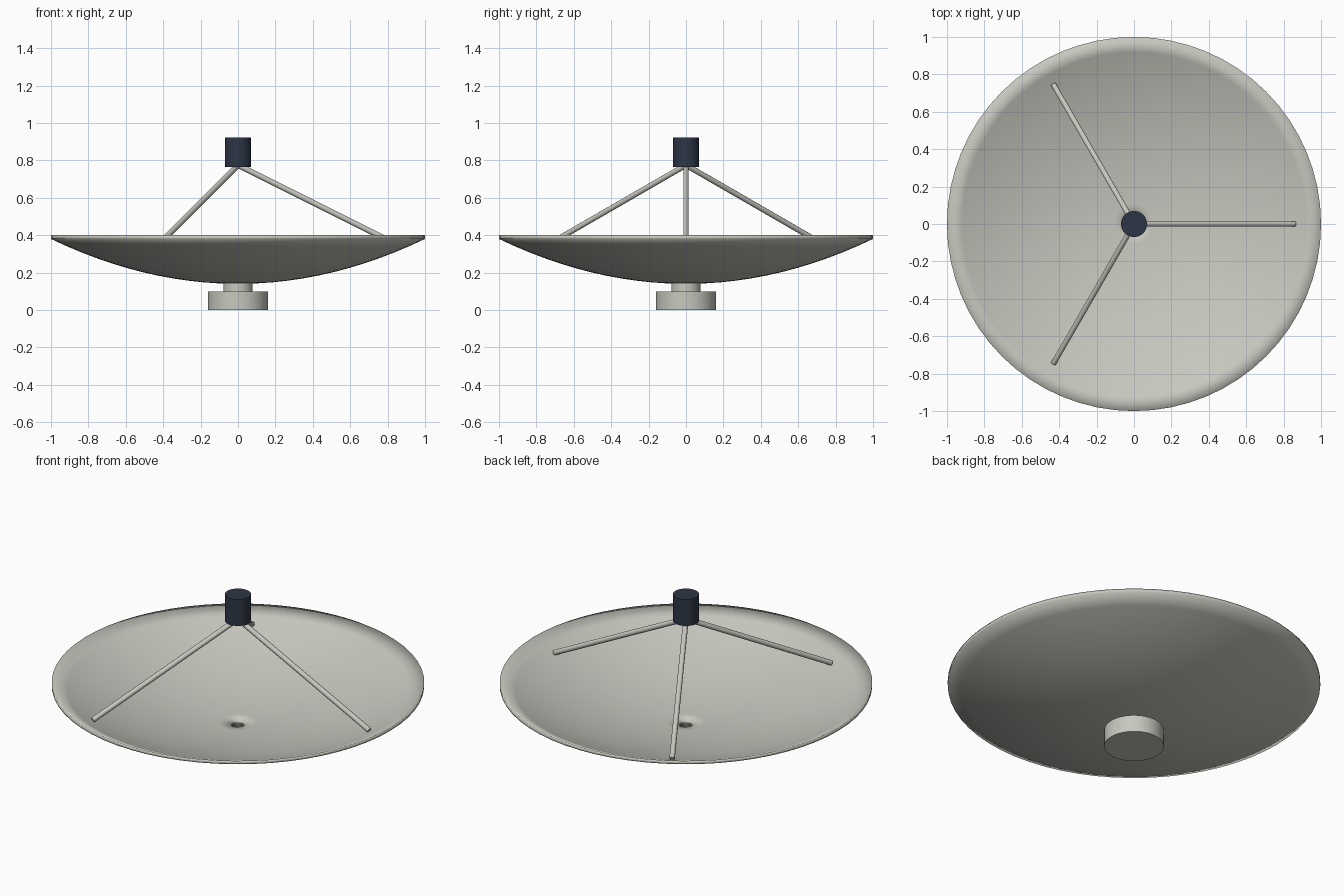
import bpy, math
from mathutils import Vector

cube = bpy.data.objects.get("Cube")
if cube:
    bpy.data.objects.remove(cube)


def material(name, rgb):
    m = bpy.data.materials.new(name)
    m.use_nodes = True
    m.diffuse_color = (*rgb, 1)
    m.node_tree.nodes["Principled BSDF"].inputs["Base Color"].default_value = (*rgb, 1)
    return m


light_grey = material("light warm grey", (0.57, 0.58, 0.52))
navy = material("dark navy", (0.027, 0.037, 0.06))


def rod(name, start, end, radius, sides, mat):
    """Capped cylinder between two points."""
    a, b = Vector(start), Vector(end)
    bpy.ops.mesh.primitive_cylinder_add(vertices=sides, radius=radius,
                                        depth=(b - a).length, location=(a + b) / 2)
    ob = bpy.context.object
    ob.rotation_euler = (b - a).to_track_quat('Z', 'Y').to_euler()
    ob.name = name
    ob.data.materials.append(mat)
    bpy.ops.object.shade_smooth_by_angle(angle=math.radians(50))
    return ob


def lathe(name, profile, sides, mat):
    """Closed profile of (radius, z) spun around z."""
    n = len(profile)
    verts, faces = [], []
    for s in range(sides):
        a = 2 * math.pi * s / sides
        verts += [(r * math.cos(a), r * math.sin(a), z) for r, z in profile]
        t = (s + 1) % sides
        for i in range(n):
            j = (i + 1) % n
            faces.append((s * n + i, t * n + i, t * n + j, s * n + j))
    me = bpy.data.meshes.new(name)
    me.from_pydata(verts, [], faces)
    me.materials.append(mat)
    me.shade_smooth()
    ob = bpy.data.objects.new(name, me)
    bpy.context.collection.objects.link(ob)
    return ob


# Parabolic dish shell with a small centre hole and softly shaded rim
STEPS, HOLE, DEPTH, THICK, BOTTOM = 12, 0.025, 0.24, 0.02, 0.14
radii = [HOLE + (1 - HOLE) * i / STEPS for i in range(STEPS + 1)]
outer = [(r, BOTTOM + DEPTH * r * r) for r in radii]
inner = [(r, z + THICK) for r, z in reversed(outer)]
lathe("dish", outer + inner, 64, light_grey)

# Mount under the dish
rod("mount_base", (0, 0, 0), (0, 0, 0.10), 0.16, 48, light_grey)
rod("mount_neck", (0, 0, 0.09), (0, 0, 0.143), 0.078, 32, light_grey)

# Receiver held over the dish by three struts
rod("receiver", (0, 0, 0.765), (0, 0, 0.922), 0.07, 24, navy)
for k in range(3):
    a = 2 * math.pi * k / 3
    foot = (0.86 * math.cos(a), 0.86 * math.sin(a), 0.345)
    rod(f"strut_{k + 1}", (0, 0, 0.775), foot, 0.015, 10, light_grey)
